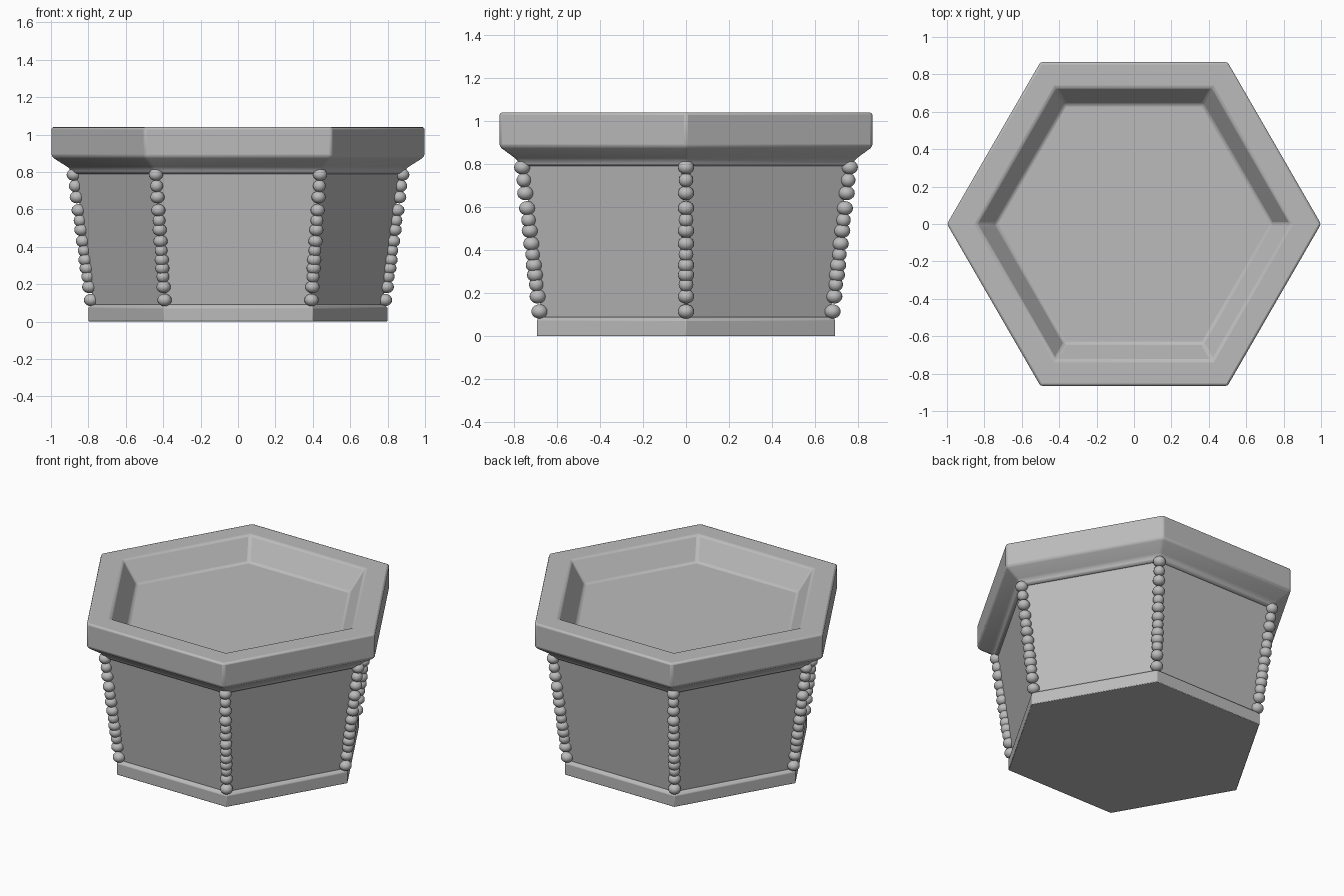
import bpy, bmesh, math
from mathutils import Vector

if "Cube" in bpy.data.objects:
    bpy.data.objects.remove(bpy.data.objects["Cube"], do_unlink=True)

stone = bpy.data.materials.new("grey stone")
stone.use_nodes = True
GREY = (0.5, 0.5, 0.5, 1)
stone.diffuse_color = GREY
stone.node_tree.nodes["Principled BSDF"].inputs["Base Color"].default_value = GREY


def finish(name, bm, bevel=0):
    """Turn a bmesh into a named, shaded object."""
    bmesh.ops.recalc_face_normals(bm, faces=bm.faces)
    mesh = bpy.data.meshes.new(name)
    bm.to_mesh(mesh)
    bm.free()
    mesh.materials.append(stone)
    obj = bpy.data.objects.new(name, mesh)
    bpy.context.collection.objects.link(obj)
    if bevel:
        mod = obj.modifiers.new("soft_edges", "BEVEL")
        mod.width, mod.segments = bevel, 2
        mod.limit_method, mod.angle_limit = "ANGLE", math.radians(20)
    bpy.ops.object.select_all(action="DESELECT")
    obj.select_set(True)
    bpy.context.view_layer.objects.active = obj
    bpy.ops.object.shade_smooth_by_angle(angle=math.radians(35))
    return obj


def corner(i, radius, z):
    a = math.radians(60 * i)
    return Vector((radius * math.cos(a), radius * math.sin(a), z))


def hexagon_solid(name, profile, bevel):
    """Stack hexagonal rings along a (radius, height) profile and cap both ends."""
    bm = bmesh.new()
    rings = [[bm.verts.new(corner(i, r, z)) for i in range(6)] for r, z in profile]
    for low, high in zip(rings, rings[1:]):
        for i in range(6):
            j = (i + 1) % 6
            bm.faces.new((low[i], low[j], high[j], high[i]))
    bm.faces.new(rings[0])
    bm.faces.new(rings[-1])
    return finish(name, bm, bevel)


# Foot, tapered walls, and rim with a sunken floor
hexagon_solid("base_band", [(0.8, 0), (0.8, 0.075), (0.785, 0.09)], 0.004)
hexagon_solid("tapered_body", [(0.772, 0.08), (0.872, 0.81)], 0)
hexagon_solid("rim_and_floor",
              [(0.89, 0.79), (0.905, 0.82), (1, 0.88), (1, 1.04),
               (0.84, 1.04), (0.74, 0.9)], 0.012)

# Strings of beads down the six corners
heights = [0.785, 0.725, 0.665, 0.595, 0.54, 0.49, 0.43,
           0.38, 0.33, 0.285, 0.24, 0.185, 0.115]
for i in range(6):
    bm = bmesh.new()
    for k, z in enumerate(heights):
        centre = corner(i, 0.77 + 0.138 * z, z)
        made = bmesh.ops.create_uvsphere(bm, u_segments=16, v_segments=10, radius=1)
        wide = 0.038 if k % 3 != 1 else 0.034
        bmesh.ops.scale(bm, vec=(wide, wide, 0.033), verts=made["verts"])
        bmesh.ops.translate(bm, vec=centre, verts=made["verts"])
    for face in bm.faces:
        face.smooth = True
    finish("corner_beads_%d" % (i + 1), bm)
